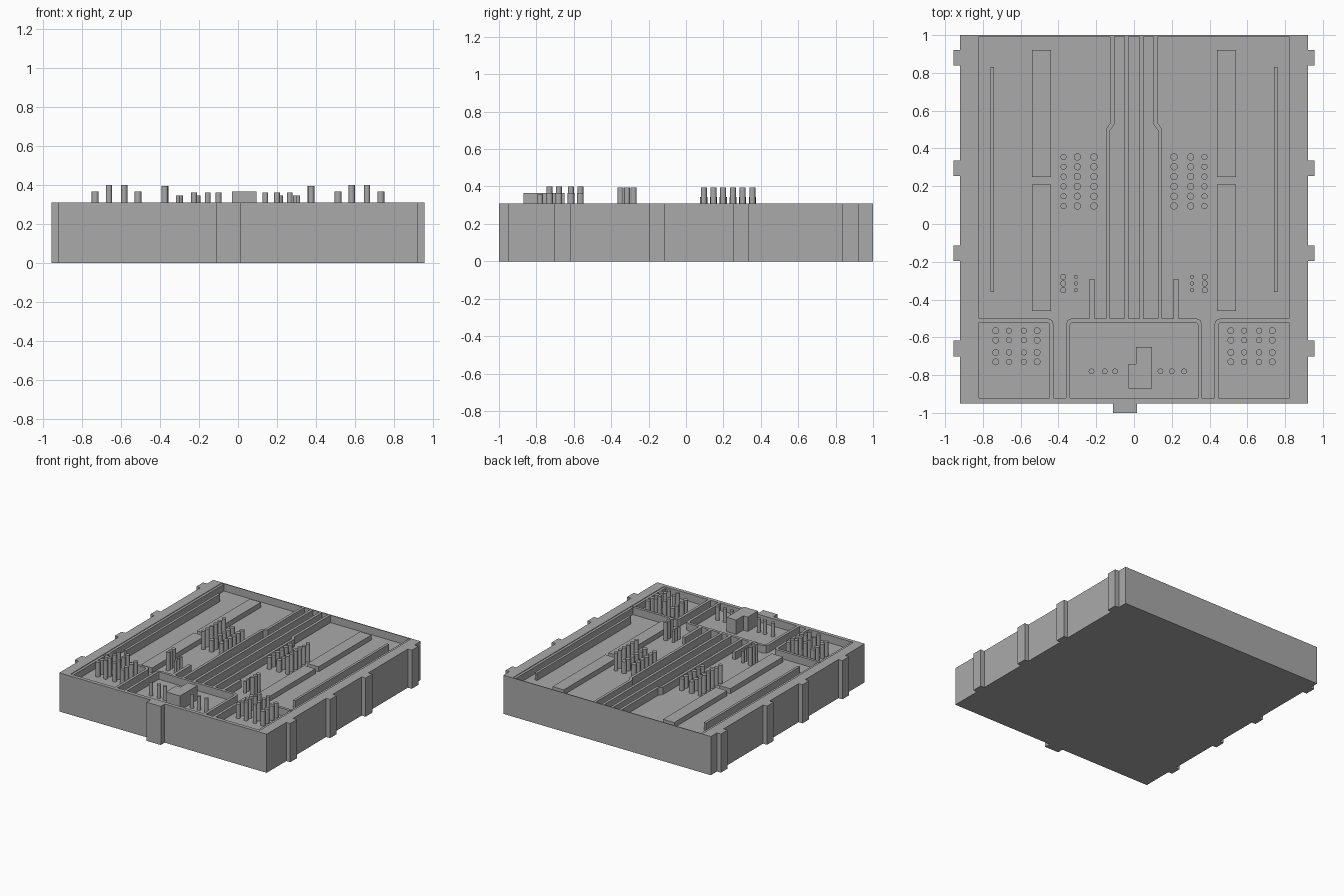
import bpy
import bmesh
from mathutils import Vector

if "Cube" in bpy.data.objects:
    bpy.data.objects.remove(bpy.data.objects["Cube"], do_unlink=True)

FLOOR, RIM = 0.25, 0.31
grey = bpy.data.materials.new("plain grey")
grey.use_nodes = True
colour = (0.4, 0.4, 0.4, 1)
grey.diffuse_color = colour
grey.node_tree.nodes["Principled BSDF"].inputs["Base Color"].default_value = colour


def finish(name, bm):
    bmesh.ops.recalc_face_normals(bm, faces=bm.faces)
    mesh = bpy.data.meshes.new(name)
    bm.to_mesh(mesh)
    bm.free()
    mesh.materials.append(grey)
    obj = bpy.data.objects.new(name, mesh)
    bpy.context.collection.objects.link(obj)
    return obj


def prism(name, points, z0, z1):
    """Extrude a flat outline from z0 up to z1."""
    bm = bmesh.new()
    face = bm.faces.new([bm.verts.new((x, y, z0)) for x, y in points])
    top = bmesh.ops.extrude_face_region(bm, geom=[face])["geom"]
    bmesh.ops.translate(bm, vec=(0, 0, z1 - z0),
                        verts=[v for v in top if isinstance(v, bmesh.types.BMVert)])
    return finish(name, bm)


def box(name, x0, x1, y0, y1, z0, z1):
    return prism(name, [(x0, y0), (x1, y0), (x1, y1), (x0, y1)], z0, z1)


def rail(name, path, width=0.022, top=RIM):
    """Upright wall that follows a centre line with mitred corners."""
    pts = [Vector(p) for p in path]
    left, right = [], []
    for i, p in enumerate(pts):
        a = (p - pts[i - 1]).normalized() if i else (pts[1] - p).normalized()
        b = (pts[i + 1] - p).normalized() if i < len(pts) - 1 else a
        t = (a + b).normalized()
        n = Vector((-t.y, t.x)) * (width / 2 / t.dot(a))
        left.append(p + n)
        right.append(p - n)
    return prism(name, left + right[::-1], FLOOR - 0.01, top)


def pegs(name, columns, rows):
    """Grid of round pegs; each column has x, radius and top height."""
    bm = bmesh.new()
    for x, r, top in columns:
        for y in rows:
            made = bmesh.ops.create_cone(bm, cap_ends=True, segments=16, radius1=r,
                                         radius2=r, depth=top - FLOOR)
            bmesh.ops.translate(bm, verts=made["verts"], vec=(x, y, (top + FLOOR) / 2))
    obj = finish(name, bm)
    for p in obj.data.polygons:
        p.use_smooth = len(p.vertices) == 4
    for e in obj.data.edges:
        a, b = (obj.data.vertices[i].co.z for i in e.vertices)
        e.use_edge_sharp = abs(a - b) < 0.001


# Tray: floor slab, front wall, thin back wall
box("tray_floor", -0.92, 0.92, -0.95, 1, 0, FLOOR)
box("front_wall", -0.92, 0.92, -0.95, -0.92, FLOOR, RIM)
box("back_wall", -0.92, 0.92, 0.993, 1, FLOOR, RIM)
box("front_clip", -0.11, 0.015, -1, -0.95, 0, RIM)

for s, side in ((1, "left"), (-1, "right")):
    def span(name, a, b, y0, y1, z0, z1):
        box(side + "_" + name, min(s * a, s * b), max(s * a, s * b), y0, y1, z0, z1)

    # Side rims, outer tabs and long bars
    span("rim", 0.84, 0.92, -0.92, 0.993, FLOOR, RIM)
    span("inner_ledge", 0.82, 0.84, -0.92, 0.993, FLOOR, RIM - 0.005)
    for i, y in enumerate((-0.66, -0.155, 0.295, 0.88)):
        span(f"tab_{i}", 0.92, 0.955, y - 0.042, y + 0.042, 0, RIM)
    span("long_bar", 0.74, 0.76, -0.36, 0.83, FLOOR, RIM)
    span("front_panel", 0.44, 0.54, -0.46, 0.21, FLOOR, 0.29)
    span("back_panel", 0.44, 0.54, 0.25, 0.92, FLOOR, 0.29)
    span("short_bar", 0.21, 0.235, -0.5, -0.29, FLOOR, RIM)

    # Central rails and the corner compartment
    rail(side + "_centre_rail", [(s * 0.04, -0.5), (s * 0.04, 0.995)])
    rail(side + "_stepped_rail", [(s * 0.137, -0.5), (s * 0.137, 0.5),
                                  (s * 0.115, 0.53), (s * 0.115, 0.995)])
    rail(side + "_compartment_wall", [(s * 0.83, -0.51), (s * 0.46, -0.51),
                                      (s * 0.443, -0.517), (s * 0.436, -0.535),
                                      (s * 0.436, -0.925)])

    # Peg clusters
    pegs(side + "_back_pegs", [(s * 0.373, 0.016, 0.395), (s * 0.3, 0.019, 0.345),
                               (s * 0.212, 0.019, 0.345)],
         [0.095 + 0.052 * i for i in range(6)])
    pegs(side + "_middle_pegs", [(s * 0.375, 0.016, 0.395), (s * 0.308, 0.011, 0.345)],
         (-0.35, -0.315, -0.28))
    pegs(side + "_corner_pegs", [(s * 0.732, 0.018, 0.365), (s * 0.662, 0.016, 0.4),
                                 (s * 0.583, 0.016, 0.4), (s * 0.513, 0.018, 0.365)],
         (-0.73, -0.68, -0.615, -0.565))

# Front middle compartment with its block and row of pegs
rail("middle_compartment_wall",
     [(-0.35, -0.925), (-0.35, -0.535), (-0.343, -0.517), (-0.325, -0.51),
      (0.325, -0.51), (0.343, -0.517), (0.35, -0.535), (0.35, -0.925)])
prism("middle_block", [(-0.03, -0.87), (0.095, -0.87), (0.095, -0.65),
                       (0.01, -0.65), (0.01, -0.74), (-0.03, -0.74)], FLOOR, 0.365)
pegs("middle_row_pegs", [(x, 0.015, 0.36) for x in (-0.225, -0.155, -0.1, 0.14, 0.2, 0.265)],
     (-0.78,))
